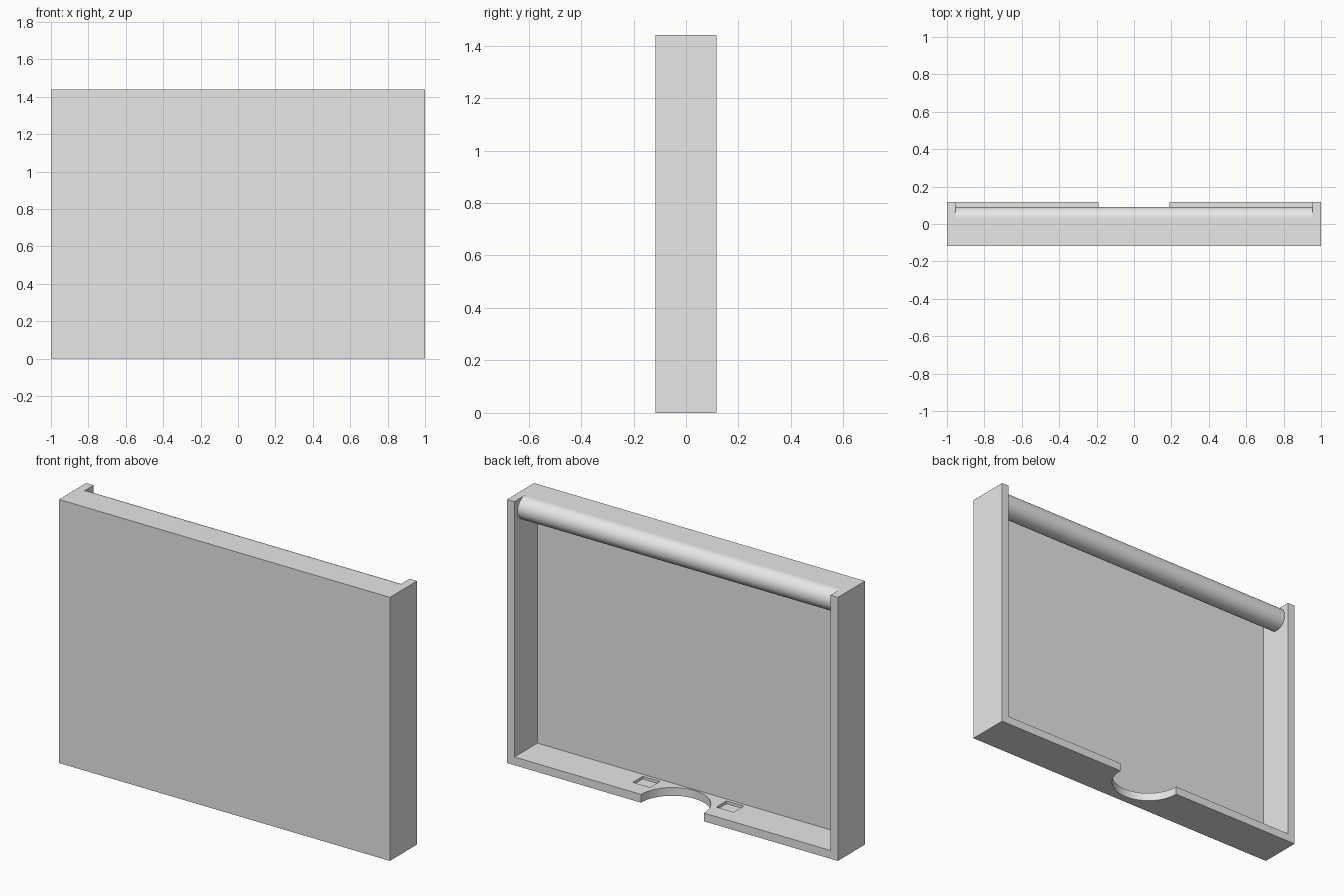
import bpy, bmesh
from math import pi
from mathutils import Matrix, Vector

cube = bpy.data.objects.get("Cube")
if cube:
    bpy.data.objects.remove(cube, do_unlink=True)

# Overall sizes
W, D, H = 1.0, 0.117, 1.44      # half width, half depth, height
WALL, PANEL = 0.045, 0.036      # wall and front panel thickness
ROLL_R, ROLL_Y = 0.063, 0.027   # rounded top rail
FAR = 0.5                       # cutter overshoot behind the tray

grey = bpy.data.materials.new("plain_grey")
grey.use_nodes = True
grey.diffuse_color = (0.8, 0.8, 0.8, 1)
grey.node_tree.nodes["Principled BSDF"].inputs["Base Color"].default_value = (0.8, 0.8, 0.8, 1)


def add_object(name, bm):
    mesh = bpy.data.meshes.new(name)
    bm.to_mesh(mesh)
    bm.free()
    mesh.materials.append(grey)
    obj = bpy.data.objects.new(name, mesh)
    bpy.context.collection.objects.link(obj)
    return obj


def box(name, lo, hi):
    lo, hi = Vector(lo), Vector(hi)
    bm = bmesh.new()
    bmesh.ops.create_cube(bm, size=1, matrix=Matrix.Translation((lo + hi) / 2)
                          @ Matrix.Diagonal((*(hi - lo), 1)))
    return add_object(name, bm)


def cylinder(name, radius, length, matrix):
    bm = bmesh.new()
    bmesh.ops.create_cone(bm, cap_ends=True, segments=96, radius1=radius,
                          radius2=radius, depth=length, matrix=matrix)
    return add_object(name, bm)


def smooth(obj):
    bpy.ops.object.select_all(action="DESELECT")
    obj.select_set(True)
    bpy.context.view_layer.objects.active = obj
    bpy.ops.object.shade_smooth_by_angle(angle=pi / 6)


# Solid block, hollowed out from the back
tray = box("tray", (-W, -D, 0), (W, D, H))
inner = W - WALL
cutters = [
    box("cavity_cutter", (-inner, PANEL - D, WALL), (inner, FAR, H - WALL)),
    box("rail_gap_cutter", (-inner, ROLL_Y, H - 2 * WALL), (inner, FAR, H + WALL)),
    # Round thumb notch in the bottom wall
    cylinder("notch_cutter", 0.19, 0.2, Matrix.Translation((0, D, 0))),
]
# Shallow pockets on either side of the notch
for side in (-1, 1):
    xs = sorted((side * 0.2, side * 0.305))
    cutters.append(box("pocket_cutter", (xs[0], -0.063, WALL - 0.015),
                       (xs[1], 0.024, 2 * WALL)))

for cutter in cutters:
    cutter.hide_render = True
    mod = tray.modifiers.new(cutter.name, "BOOLEAN")
    mod.operation = "DIFFERENCE"
    mod.solver = "EXACT"
    mod.object = cutter

# Bake the cuts and drop the helpers
graph = bpy.context.evaluated_depsgraph_get()
carved = bpy.data.meshes.new_from_object(tray.evaluated_get(graph))
tray.modifiers.clear()
tray.data = carved
for cutter in cutters:
    bpy.data.objects.remove(cutter, do_unlink=True)
smooth(tray)

# Rounded rail along the top edge
rail = cylinder("top_rail", ROLL_R, 2 * inner,
                Matrix.Translation((0, ROLL_Y, H - ROLL_R)) @ Matrix.Rotation(pi / 2, 4, "Y"))
smooth(rail)
